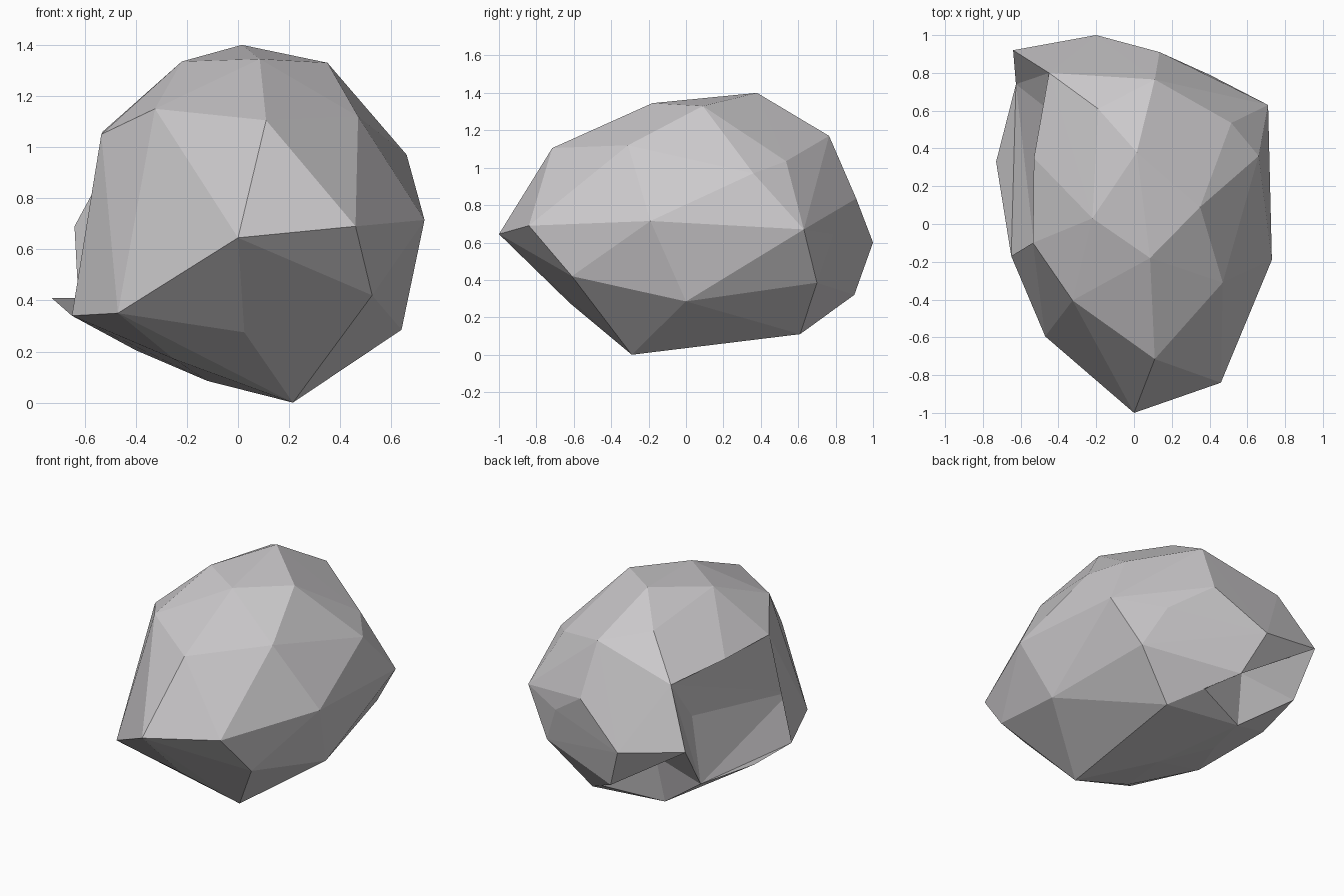
import bpy
import bmesh

default_cube = bpy.data.objects.get("Cube")
if default_cube:
    bpy.data.objects.remove(default_cube, do_unlink=True)


def make_material(name, colour):
    material = bpy.data.materials.new(name)
    material.use_nodes = True
    material.diffuse_color = colour
    for node in material.node_tree.nodes:
        if node.type == "BSDF_PRINCIPLED":
            node.inputs["Base Color"].default_value = colour
            node.inputs["Roughness"].default_value = .9
    return material


def hull_object(name, points, material):
    """Wrap a set of corner points in a flat-faced convex stone shape."""
    bm = bmesh.new()
    for point in points:
        bm.verts.new(point)
    result = bmesh.ops.convex_hull(bm, input=bm.verts[:], use_existing_faces=False)
    inner = {item for key in ("geom_interior", "geom_unused") for item in result[key]
             if isinstance(item, bmesh.types.BMVert)}
    loose = [vert for vert in bm.verts if vert in inner or not vert.link_faces]
    bmesh.ops.delete(bm, geom=loose, context="VERTS")
    bmesh.ops.recalc_face_normals(bm, faces=bm.faces[:])
    mesh = bpy.data.meshes.new(name)
    bm.to_mesh(mesh)
    bm.free()
    mesh.materials.append(material)
    obj = bpy.data.objects.new(name, mesh)
    bpy.context.scene.collection.objects.link(obj)
    return obj


def carve(target, cutter):
    """Cut a chipped hollow out of the stone and bake the result."""
    cutter.hide_render = True
    modifier = target.modifiers.new("carve", "BOOLEAN")
    modifier.operation = "DIFFERENCE"
    modifier.solver = "EXACT"
    modifier.object = cutter
    bpy.context.view_layer.update()
    depsgraph = bpy.context.evaluated_depsgraph_get()
    baked = bpy.data.meshes.new_from_object(target.evaluated_get(depsgraph))
    target.modifiers.clear()
    target.data = baked
    bpy.data.objects.remove(cutter, do_unlink=True)


stone = make_material("grey stone", (.6, .585, .6, 1))

# Corners of the stone, from the top down
crown = [
    (.015, .38, 1.4), (-.22, .03, 1.335), (.085, -.18, 1.345),
    (.35, .09, 1.33), (-.19, .61, 1.255),
]
shoulder = [
    (.11, .765, 1.17), (.515, .535, 1.035), (.66, .36, .97),
    (.47, -.31, 1.12), (.11, -.715, 1.105), (-.325, -.405, 1.15),
]
belly = [
    (0, -1, .645), (.46, -.84, .69), (.73, -.19, .715),
    (.71, .63, .67), (.4, .79, .645), (.135, .91, .835), (-.2, 1, .6),
]
underside = [
    (.525, -.61, .42), (.64, 0, .285), (.525, .7, .385),
    (.255, .61, .11), (.215, -.29, 0), (.025, -.62, .275),
    (-.47, -.595, .35), (-.25, -.35, .17), (-.12, .09, .085), (-.4, .27, .205),
]

# Rims and inner corners of the two chipped hollows
ledge_tip = (-.64, .92, .69)
ledge_foot = (-.625, .74, .41)
notch_rim = [
    (-.45, .8, 1.04), (-.53, .35, 1.06), (-.535, -.1, 1.05), (-.5, -.37, .56),
    (-.65, -.17, .34), (-.73, .33, .41), ledge_foot, ledge_tip,
]
notch_inside = [(-.485, .63, .78), (-.49, .04, .7)]
notch_outside = [(-.75, .33, .8)]

recess_rim = [(-.08, .9, .32), (-.285, .625, .16), ledge_foot, ledge_tip]
recess_inside = [(-.26, .69, .48), (.09, .755, .215)]
recess_outside = [(-.42, .88, .32)]

# Main boulder
corners = crown + shoulder + belly + underside + notch_rim + recess_rim
boulder = hull_object("boulder", list(dict.fromkeys(corners)), stone)

# Large side notch and small recess beneath the ledge
for name, points in (
    ("side_notch", notch_rim + notch_inside + notch_outside),
    ("under_recess", recess_rim + recess_inside + recess_outside),
):
    carve(boulder, hull_object(name, points, stone))

# Flat facets throughout
for polygon in boulder.data.polygons:
    polygon.use_smooth = False
